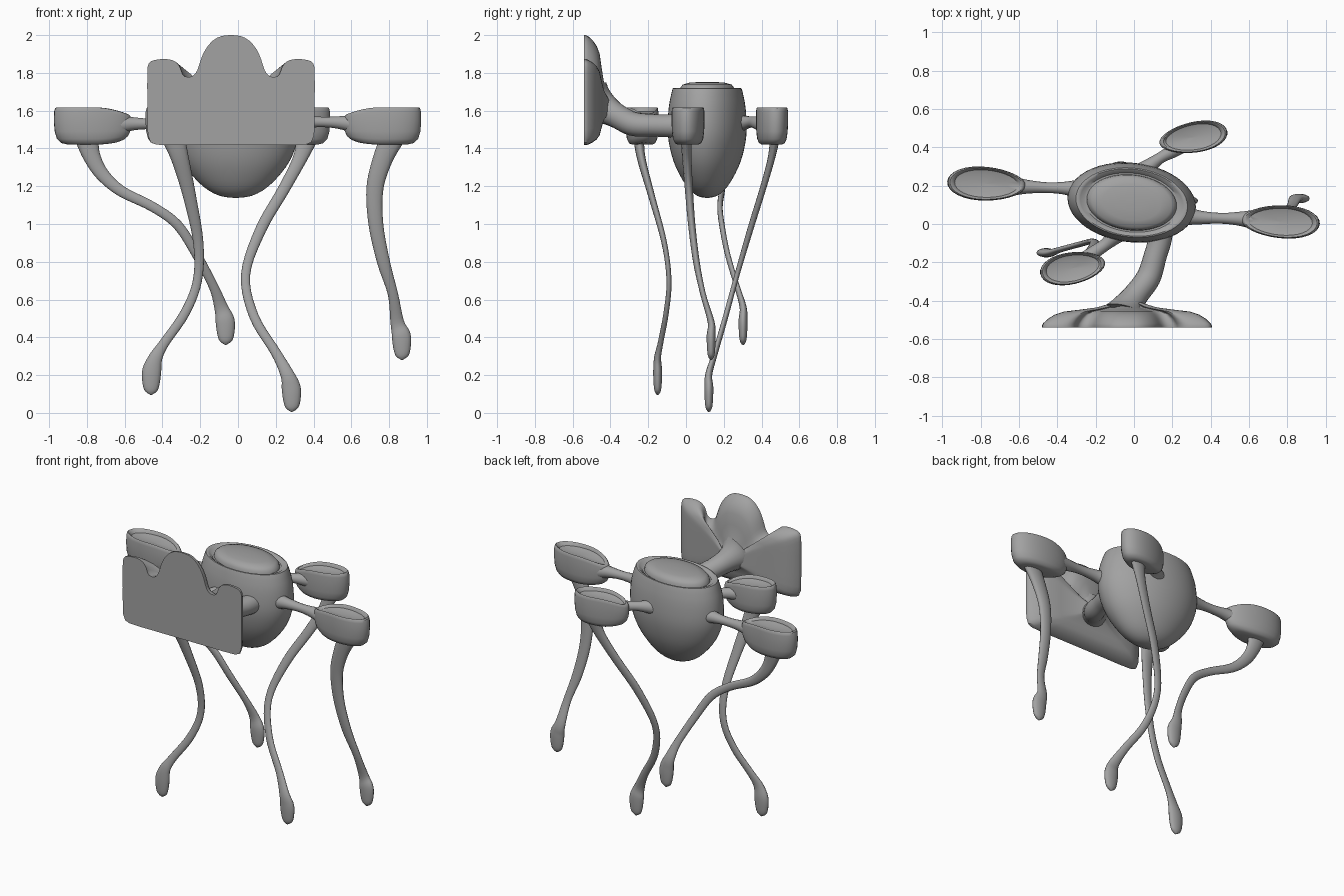
import bpy, bmesh, math
from mathutils import Vector

grey = bpy.data.materials.new("plain grey")
grey.diffuse_color = (0.36, 0.36, 0.36, 1)


def loft(name, rings, angle=40):
    """Skin a list of equal-length point rings and cap both ends."""
    bm = bmesh.new()
    rows = [[bm.verts.new(p) for p in ring] for ring in rings]
    n = len(rows[0])
    for a, b in zip(rows, rows[1:]):
        for i in range(n):
            bm.faces.new((a[i], a[(i + 1) % n], b[(i + 1) % n], b[i]))
    bm.faces.new(rows[0][::-1])
    bm.faces.new(rows[-1])
    bmesh.ops.recalc_face_normals(bm, faces=bm.faces)
    mesh = bpy.data.meshes.new(name)
    bm.to_mesh(mesh)
    bm.free()
    mesh.materials.append(grey)
    obj = bpy.data.objects.new(name, mesh)
    bpy.context.collection.objects.link(obj)
    bpy.ops.object.select_all(action='DESELECT')
    obj.select_set(True)
    bpy.context.view_layer.objects.active = obj
    bpy.ops.object.shade_smooth_by_angle(angle=math.radians(angle))
    return obj


def smooth(points, steps=5):
    """Catmull-Rom interpolation of tuples of any length."""
    pts = [points[0]] + list(points) + [points[-1]]
    out = []
    for a, b, c, d in zip(pts, pts[1:], pts[2:], pts[3:]):
        for k in range(steps):
            t = k / steps
            out.append([0.5 * (2 * q + (r - p) * t + (2 * p - 5 * q + 4 * r - s) * t * t
                               + (3 * q - p - 3 * r + s) * t ** 3)
                        for p, q, r, s in zip(a, b, c, d)])
    return out + [list(points[-1])]


def tube(name, points, ref, flat=lambda r: r, sides=14):
    """Sweep an oval along (x, y, z, radius) points; flat gives the radius along ref."""
    path = smooth(points)
    pos = [Vector(p[:3]) for p in path]
    rings = []
    for i, p in enumerate(path):
        t = (pos[min(i + 1, len(pos) - 1)] - pos[max(i - 1, 0)]).normalized()
        v = (Vector(ref) - Vector(ref).dot(t) * t).normalized()
        u = t.cross(v)
        r = max(p[3], 0.002)
        rings.append([pos[i] + u * r * math.cos(a) + v * flat(r) * math.sin(a)
                      for a in (2 * math.pi * k / sides for k in range(sides))])
    return loft(name, rings, 60)


# Barrel body with grooved rim and domed lid: (scale, z)
body_profile = smooth([(0.02, 1.138), (0.26, 1.15), (0.52, 1.20), (0.79, 1.30), (0.94, 1.40),
                       (1.0, 1.50), (0.97, 1.62), (0.89, 1.705)], 3)
body_profile += [(0.87, 1.718), (0.84, 1.72), (0.80, 1.715), (0.74, 1.70), (0.70, 1.70),
                 (0.685, 1.72), (0.62, 1.738), (0.45, 1.748), (0.2, 1.752), (0.02, 1.753)]
rings = []
for s, z in body_profile:
    ring = []
    for k in range(48):
        a = 2 * math.pi * k / 48
        x, y = 0.335 * s * math.cos(a), 0.208 * s * math.sin(a)
        ring.append((-0.012 + x, 0.112 + y - 0.07 * x, z))
    rings.append(ring)
loft("body", rings)

# Oval bowls: name, centre x, y, half length, half width, tilt, side facing the body
pods = [("left", -0.77, 0.21, 0.205, 0.088, -3, 1),
        ("right", 0.765, 0.012, 0.205, 0.086, -3, -1),
        ("back", 0.31, 0.452, 0.18, 0.08, 10, -1),
        ("front", -0.32, -0.23, 0.172, 0.083, 10, 1)]
pod_profile = [(0.02, 1.42), (0.62, 1.42), (0.80, 1.428), (0.92, 1.45), (0.98, 1.49), (1.0, 1.54),
               (0.995, 1.595), (0.97, 1.613), (0.93, 1.618), (0.88, 1.614), (0.81, 1.596),
               (0.55, 1.588), (0.02, 1.584)]
for name, cx, cy, rx, ry, tilt, inward in pods:
    ca, sa = math.cos(math.radians(tilt)), math.sin(math.radians(tilt))
    rings = []
    for s, z in pod_profile:
        ring = []
        for k in range(32):
            a = 2 * math.pi * k / 32
            ex, ey = math.cos(a), math.sin(a)
            side = ex * inward * s
            x = rx * s * ex
            y = ry * s * ey * (1 - 0.12 * side)
            drop = 0.045 * max(0, side) ** 2 * max(0, (z - 1.5) / 0.12)
            lift = 0.03 * max(0, side) ** 2 * max(0, (1.5 - z) / 0.08)
            ring.append((cx + x * ca - y * sa, cy + x * sa + y * ca, z - drop + lift))
        rings.append(ring)
    loft(name + "_bowl", rings)

# Short arms joining bowls to the body
arms = {"left": [(-0.66, 0.2, 1.52, 0.06), (-0.57, 0.195, 1.53, 0.038),
                 (-0.46, 0.19, 1.53, 0.028), (-0.36, 0.187, 1.53, 0.034), (-0.25, 0.18, 1.53, 0.06)],
        "right": [(0.66, 0.02, 1.52, 0.06), (0.56, 0.027, 1.535, 0.038),
                  (0.45, 0.03, 1.54, 0.028), (0.33, 0.035, 1.54, 0.038), (0.24, 0.05, 1.53, 0.06)],
        "back": [(0.27, 0.43, 1.52, 0.05), (0.2, 0.38, 1.535, 0.036),
                 (0.13, 0.34, 1.54, 0.03), (0.04, 0.27, 1.53, 0.05)],
        "front": [(-0.28, -0.21, 1.52, 0.05), (-0.21, -0.15, 1.53, 0.036),
                  (-0.14, -0.10, 1.53, 0.034), (-0.07, -0.03, 1.53, 0.06)]}
for name, pts in arms.items():
    tube(name + "_arm", pts, (0, 0, 1))

# Thin curving legs: centre line and half width
legs = {"left": [(-0.80, 0.21, 1.45, 0.062), (-0.775, 0.205, 1.36, 0.046), (-0.72, 0.20, 1.265, 0.036),
                 (-0.62, 0.19, 1.175, 0.029), (-0.45, 0.18, 1.09, 0.026), (-0.32, 0.19, 0.995, 0.026),
                 (-0.22, 0.22, 0.84, 0.025), (-0.13, 0.27, 0.67, 0.025)],
        "right": [(0.815, 0.0, 1.45, 0.062), (0.765, 0.005, 1.34, 0.052), (0.725, 0.015, 1.19, 0.045),
                  (0.73, 0.03, 1.0, 0.039), (0.77, 0.055, 0.80, 0.034), (0.82, 0.09, 0.63, 0.027)],
        "back": [(0.365, 0.47, 1.45, 0.055), (0.325, 0.45, 1.34, 0.037), (0.24, 0.405, 1.18, 0.031),
                 (0.12, 0.34, 0.97, 0.029), (0.04, 0.27, 0.73, 0.024), (0.085, 0.21, 0.51, 0.025),
                 (0.20, 0.155, 0.32, 0.026)],
        "front": [(-0.34, -0.25, 1.45, 0.06), (-0.305, -0.235, 1.34, 0.046), (-0.255, -0.18, 1.14, 0.034),
                  (-0.21, -0.115, 0.90, 0.027), (-0.215, -0.09, 0.70, 0.024),
                  (-0.28, -0.105, 0.53, 0.025), (-0.39, -0.135, 0.37, 0.026)]}
feet = {"left": (-0.065, 0.302, 0.36), "right": (0.868, 0.133, 0.28),
        "back": (0.285, 0.121, 0.005), "front": (-0.46, -0.15, 0.095)}
for name, pts in legs.items():
    fx, fy, fz = feet[name]
    sgn = 1 if fx > pts[-1][0] else -1
    # Paddle-shaped foot on the end of the leg
    foot = [(fx - sgn * 0.025, fy, fz + 0.20, 0.036), (fx - sgn * 0.004, fy, fz + 0.13, 0.050),
            (fx, fy, fz + 0.065, 0.046), (fx, fy, fz + 0.022, 0.033), (fx, fy, fz, 0.003)]
    tube(name + "_leg", pts + foot, (0, 1, 0), lambda r: 0.004 + 0.4 * r if r > 0.01 else r)

# Three-lobed head plate: flat front, back swelling towards the neck
half = [(0, 2.0), (0.05, 1.995), (0.095, 1.972), (0.135, 1.925), (0.16, 1.87), (0.178, 1.815),
        (0.2, 1.785), (0.23, 1.778), (0.255, 1.79), (0.27, 1.83), (0.295, 1.86), (0.34, 1.873),
        (0.405, 1.868), (0.435, 1.85), (0.443, 1.80), (0.443, 1.65), (0.442, 1.50),
        (0.432, 1.45), (0.395, 1.42), (0.2, 1.418), (0, 1.418)]
right = smooth(half, 2)
outline = right + [(-x, z) for x, z in right[-2:0:-1]]
rings = []
for s, y in [(1, -0.541), (1, -0.53), (0.985, -0.518), (0.93, -0.495), (0.85, -0.473),
             (0.74, -0.457), (0.55, -0.447), (0.35, -0.435), (0.2, -0.415), (0.1, -0.40)]:
    rings.append([(-0.037 + x * s, y, 1.62 + (z - 1.62) * s) for x, z in outline])
loft("head_plate", rings)

# Bent neck from plate to body
tube("neck", [(-0.045, -0.475, 1.63, 0.13), (-0.03, -0.43, 1.61, 0.085), (0.01, -0.37, 1.575, 0.066),
              (0.075, -0.28, 1.53, 0.064), (0.11, -0.17, 1.522, 0.06), (0.135, -0.08, 1.52, 0.062),
              (0.14, 0.02, 1.52, 0.07)], (0, 0, 1), sides=18)
